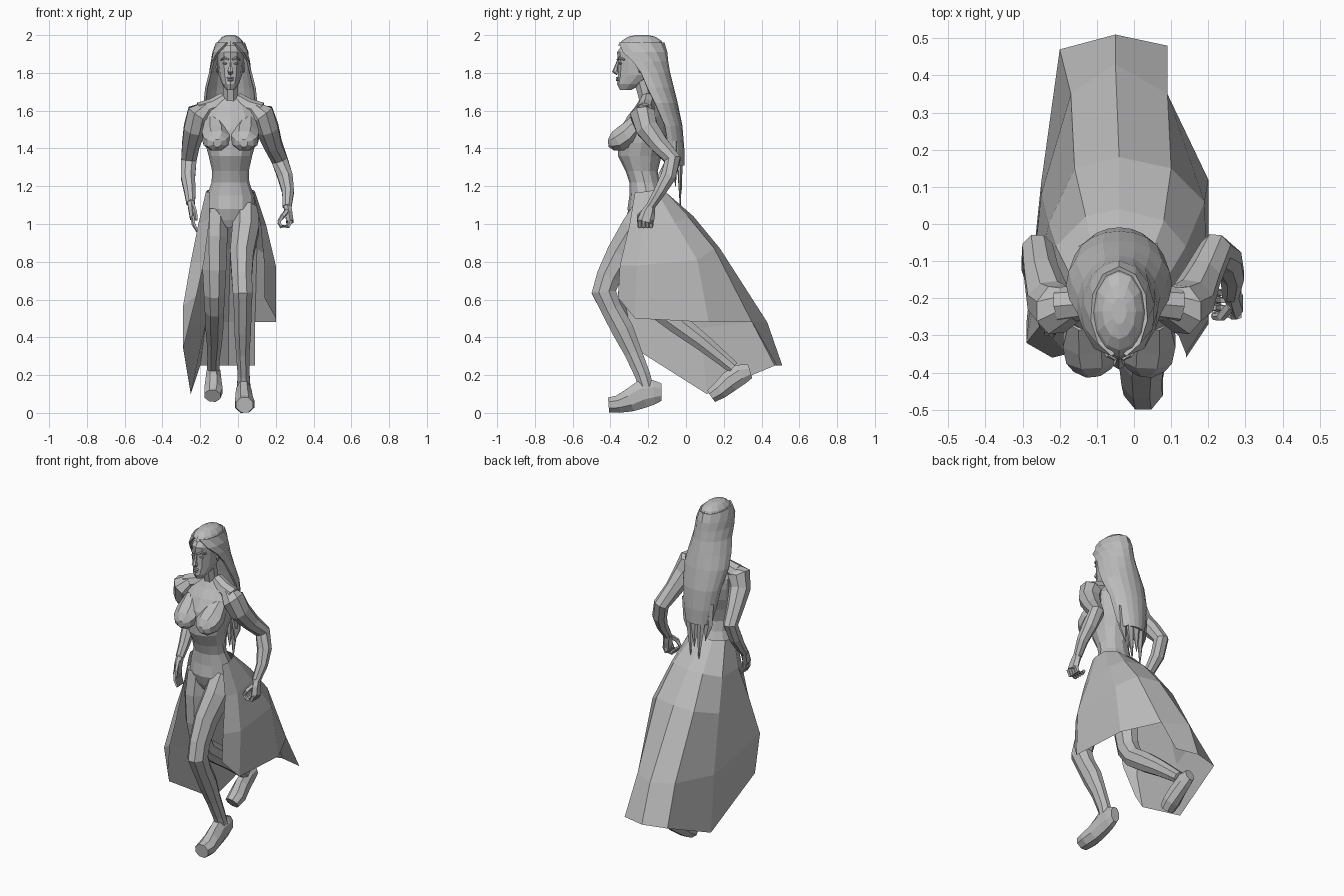
import bpy, bmesh
from math import sin, cos, pi
from mathutils import Vector

if "Cube" in bpy.data.objects:
    bpy.data.objects.remove(bpy.data.objects["Cube"])

UNIT = 0.01          # every size below is in hundredths
MID = -4             # the body's own centre line in x
SIDES = ((1, "left"), (-1, "right"))

clay = bpy.data.materials.new("plain_grey")
clay.use_nodes = True
clay.diffuse_color = (0.5, 0.5, 0.5, 1)
clay.node_tree.nodes["Principled BSDF"].inputs["Base Color"].default_value = clay.diffuse_color


def finish(name, bm):
    """Turn a bmesh into a flat shaded object."""
    bmesh.ops.recalc_face_normals(bm, faces=bm.faces)
    mesh = bpy.data.meshes.new(name)
    bm.to_mesh(mesh)
    bm.free()
    mesh.materials.append(clay)
    obj = bpy.data.objects.new(name, mesh)
    bpy.context.collection.objects.link(obj)
    return obj


def loft(name, rings, closed=True):
    """Join rows of points with quads; closed rows become capped tubes."""
    bm = bmesh.new()
    rows = [[bm.verts.new(Vector(p) * UNIT) for p in ring] for ring in rings]
    count = len(rows[0])
    for low, high in zip(rows, rows[1:]):
        for i in range(count if closed else count - 1):
            j = (i + 1) % count
            bm.faces.new((low[i], low[j], high[j], high[i]))
    if closed:
        bm.faces.new(rows[0])
        bm.faces.new(rows[-1])
    return finish(name, bm)


def limb(name, path, sides=8):
    """Tube along a path of (x, y, z, radius across, radius deep)."""
    points = [Vector(p[:3]) for p in path]
    rings = []
    for i, p in enumerate(path):
        along = (points[min(i + 1, len(path) - 1)] - points[max(i - 1, 0)]).normalized()
        across = Vector((1, 0, 0))
        across = (across - along * across.dot(along)).normalized()
        deep = along.cross(across)
        angles = [2 * pi * (k + 0.5) / sides for k in range(sides)]
        rings.append([points[i] + across * p[3] * cos(a) + deep * p[-1] * sin(a)
                      for a in angles])
    return loft(name, rings)


def oval(z, half, front, back, angles):
    """Points on a level oval centred on the body."""
    return [(MID + half * cos(a), (front + back) / 2 + (back - front) / 2 * sin(a), z)
            for a in angles]


def stack(name, levels, sides=12):
    """Level ovals of (height, half width, front y, back y)."""
    angles = [2 * pi * k / sides for k in range(sides)]
    return loft(name, [oval(*level, angles) for level in levels])


def ball(name, centre, size, segments=8, rings=4):
    bm = bmesh.new()
    bmesh.ops.create_uvsphere(bm, u_segments=segments, v_segments=rings, radius=1)
    for v in bm.verts:
        v.co = Vector([c + s * q for c, s, q in zip(centre, size, v.co)]) * UNIT
    return finish(name, bm)


# Torso, bust and collars
stack("torso", [
    (98, 3, -27, -20), (102, 9, -29, -14), (108, 13, -31, -10), (115, 12.5, -30, -11),
    (122, 10, -30, -14), (128, 9.7, -32, -15), (136, 11.5, -36, -13), (143, 13.5, -36, -11),
    (150, 14.5, -35, -10), (157, 15.5, -31, -11), (162, 13, -27, -14), (167, 5, -24, -16)])
for side, word in SIDES:
    limb(word + "_breast", [
        (MID + side * 9, -25, 154, 5), (MID + side * 7.8, -31, 147.5, 8, 6.5),
        (MID + side * 7.4, -36, 144, 7.4, 6.3), (MID + side * 7.2, -39, 143, 5.5, 4.5),
        (MID + side * 7, -41, 142.8, 2.2)])
    limb(word + "_collar", [(MID + side * 3, -20, 166, 4), (MID + side * 9, -21, 162, 4.7),
                            (MID + side * 16, -22, 159.5, 5)])
limb("neck", [(MID, -19, 162, 6), (MID, -21, 167, 4.4), (MID, -24, 179, 4.4)])

# Head and face
stack("head", [
    (171, 2.2, -35, -29), (174, 4.4, -36.5, -23), (179, 6.2, -36, -15), (185, 6.8, -36, -13),
    (191, 6.8, -36.5, -13), (196, 5.5, -33, -14), (198.5, 2.5, -27, -19)])
limb("nose", [(MID, -35.7, 187, 0.6), (MID, -37, 183, 1), (MID, -37.5, 181, 1.7),
              (MID, -36, 179.5, 1)], 6)
for name, z, wide, tall in (("upper_lip", 177.4, 2, 0.6), ("lower_lip", 176.2, 1.7, 0.7)):
    ball(name, (MID, -36.2, z), (wide, 1, tall))
for side, word in SIDES:
    ball(word + "_eye", (MID + side * 2.8, -34.6, 185), (1.4, 1, 0.6))
    limb(word + "_brow", [(MID + side * 1, -36.2, 187, 0.6), (MID + side * 3, -35.4, 188, 0.7),
                          (MID + side * 5, -32.6, 187, 0.5)], 6)
    ball(word + "_ear", (MID + side * 7, -24, 183), (1, 2, 3.2), 6)

# Hair: crown, curtain that opens around the face, pointed strands
stack("hair_crown", [(194.5, 7.6, -36, -12), (197, 6.4, -34, -13),
                     (199, 4.5, -31, -16), (200, 2, -27, -20)])
curtain = []
for z, half, front, back, wrap in [
        (196, 7.2, -35.5, -12, 1.35), (191, 9, -37, -10.5, 0.8), (186, 9.8, -37, -10, 0.35),
        (180, 10.8, -36, -9, 0.1), (172, 12.8, -34, -7, 0), (164, 13.7, -28, -5, 0),
        (152, 12, -20, -2.5, 0), (140, 10, -17, -1.5, 0), (131, 8, -14, -1.5, 0)]:
    arc = [-wrap + (pi + 2 * wrap) * k / 10 for k in range(11)]
    curtain.append(oval(z, half, front, back, arc))
hair = loft("hair_curtain", curtain, closed=False)
shell = hair.modifiers.new("thickness", "SOLIDIFY")
shell.thickness = 0.012
shell.offset = 0
for i, (x, y, tip) in enumerate([(-8, -6, 120), (-4, -3.5, 108), (0, -3, 116),
                                 (4, -3.5, 110), (8, -6, 122)]):
    limb("hair_strand_%d" % i, [(MID + x, y, 144, 3, 1.3), (MID + x * 0.9, y, 130, 2.8, 1.2),
                                (MID + x * 0.7, y + 0.5, tip, 0.2)], 5)

# Arms
limb("left_arm", [
    (8, -22, 160.5, 4.5), (12.8, -23, 158, 7), (15.6, -20.5, 150.5, 6.4), (18.5, -14, 142, 5.2),
    (22, -7, 134, 4.6), (25, -9.5, 125, 4.3), (26.5, -14, 117, 3.4), (26, -19, 109, 2.5)])
limb("right_arm", [
    (-16, -22, 160.5, 4.5), (-20.8, -23, 158, 7), (-23, -20.5, 150.5, 6.2), (-25, -13, 142, 5),
    (-26, -7, 134, 4.4), (-26.5, -11, 125, 4.1), (-25.5, -17, 117, 3.2), (-25, -22, 111, 2.5)])

# Hands: a loose fist and a hanging open hand
limb("left_palm", [(26, -18.5, 110, 2.3), (26.8, -20, 106, 2.2, 3.8), (27.5, -21.5, 101, 2.2, 4.4)], 6)
limb("left_thumb", [(26, -22, 107, 1.4), (23.5, -25, 104, 1.3), (21.5, -25, 101, 0.9)], 5)
limb("right_palm", [(-25, -21.5, 112, 2.2), (-24.5, -24, 108, 2, 3.4), (-24, -26, 103, 1.6, 3.8)], 6)
limb("right_thumb", [(-24, -25, 110, 1.3), (-22.5, -29, 106, 1.1), (-22, -30, 102, 0.7)], 5)
for i in range(4):
    y = -18.5 - 2 * i
    limb("left_finger_%d" % i, [(28, y, 102, 1.3), (26.5, y, 98.7, 1.3), (23, y, 98.7, 1.2),
                                (21.5, y, 101, 0.9)], 5)
    y = -23 - 1.8 * i
    limb("right_finger_%d" % i, [(-24, y, 104, 1.1), (-23.5, y - 0.7, 100, 1.1),
                                 (-21.5, y - 1, 96, 0.7)], 5)

# Legs: left strides forward, right trails with a bent knee
limb("left_leg", [
    (4, -20, 107, 7.5, 9), (4, -26, 97, 7.6, 9.5), (2, -34.5, 84, 6.7, 8.3),
    (2, -41, 72, 5.8, 7), (2.5, -43.5, 64, 5.7, 7), (2.5, -39.5, 55, 5, 6),
    (2.5, -33.5, 44, 4.8, 6.3), (2.5, -28, 32, 3.8, 5), (3, -23, 20, 3.4, 4.4), (3, -20.5, 12, 4)])
limb("right_leg", [
    (-12, -20, 107, 7.5, 9), (-12.5, -22, 93, 7.5, 9), (-12.5, -22, 76, 6.8, 8),
    (-12.5, -20, 63, 6, 7), (-12.5, -15, 55, 5.5, 6), (-12.5, -4, 47, 5.2, 6),
    (-12.5, 8, 38, 4.3, 5), (-13, 19, 29, 3.5, 4), (-13, 25, 24, 3.6)])

# Shoes
limb("left_shoe", [
    (3, -13, 11, 3, 5), (3, -17, 11, 4, 7), (3, -23, 10, 4.4, 8),
    (3.2, -30, 6.5, 5, 6.5), (3.5, -36, 4.6, 5.6, 5), (3.5, -41, 4.2, 4.8, 4.3)])
limb("right_shoe", [
    (-13, 34, 22, 3, 4), (-13, 29, 20.5, 4, 6), (-13, 23, 16.5, 4.5, 6),
    (-13, 18, 12, 5.2, 5), (-13.5, 13.5, 9, 4.5, 4)])

# Skirt: open in front, swept back; columns run waist to hem
loft("skirt_left_panel", [
    [(8, -27, 117), (12, -30, 99), (14, -35, 78), (14, -36, 61)],
    [(9, -23, 117), (15, -22, 99), (20, -26, 78), (20, -27, 50)],
    [(8, -16, 118), (14, -6, 101), (19, 6, 81), (20, 12, 48)],
    [(3, -12, 118), (8, 1, 104), (10, 15, 87), (9, 35, 48)],
], closed=False)
loft("skirt_train", [
    [(3, -12, 118), (8, 1, 104), (10, 15, 87), (9, 35, 48), (9, 48, 25)],
    [(-4, -12, 118), (-4, 4, 104), (-4, 18, 87), (-5, 43, 48), (-5, 51, 25)],
    [(-10, -12, 118), (-13, 2, 103), (-16, 15, 85), (-17, 35, 48), (-20, 47, 25)],
    [(-16, -16, 118), (-21, -6, 100), (-23, 0, 80), (-25, 8, 45), (-25, 11, 10)],
    [(-17, -23, 117), (-21, -22, 100), (-25, -27, 80), (-29, -32, 57), (-29, -27, 34)],
    [(-15, -27, 117), (-15, -32, 103), (-18, -35, 80), (-22, -36, 62), (-27, -31, 42)],
], closed=False)
